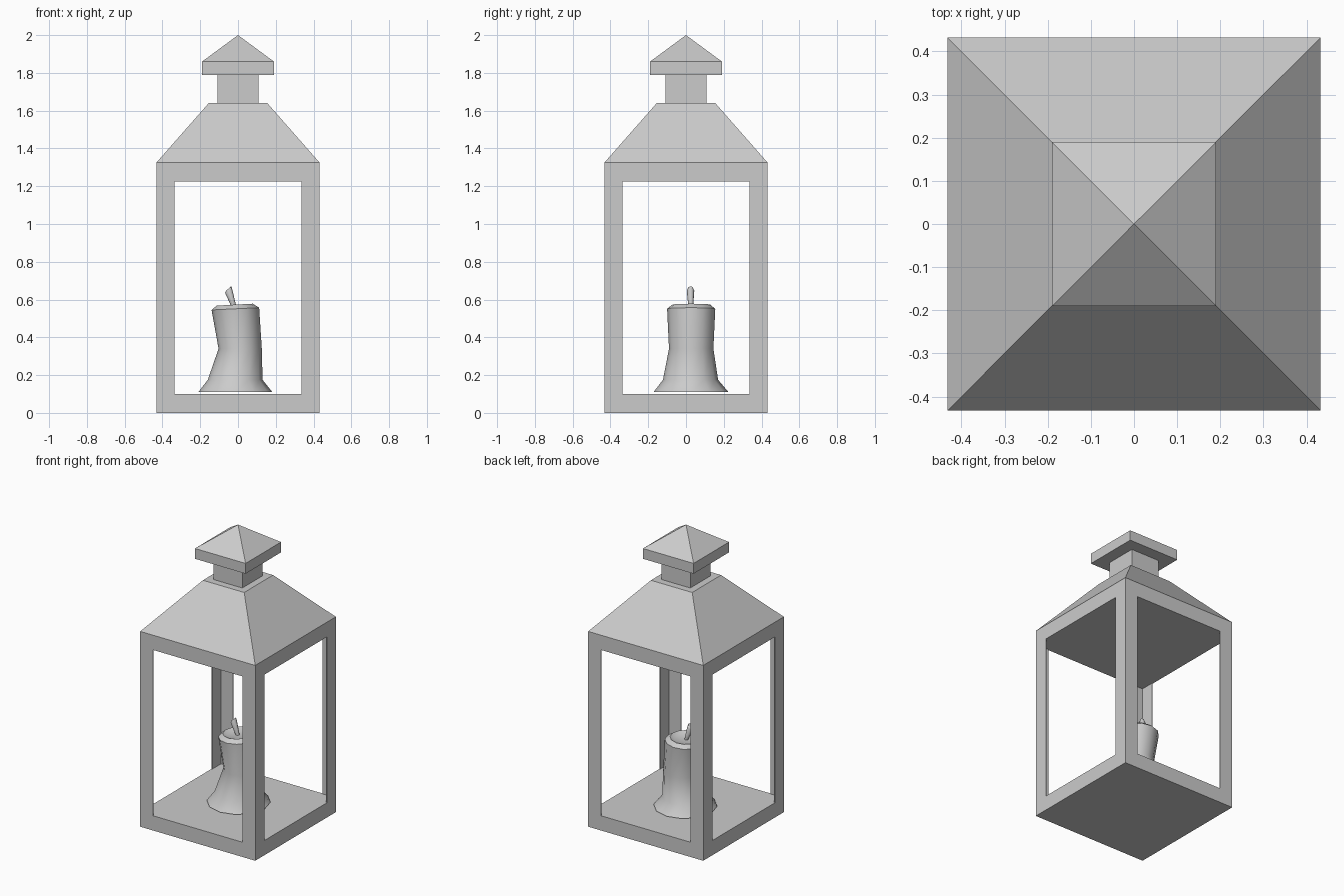
import bpy, bmesh, math
from mathutils import Vector, Matrix

if "Cube" in bpy.data.objects:
    bpy.data.objects.remove(bpy.data.objects["Cube"])

HALF = 0.432      # half width of the lantern body
RAIL = 0.097      # visible width of posts
THIN = 0.006      # sheet thickness of the corner posts


def make_object(name, bm, smooth=False):
    bmesh.ops.recalc_face_normals(bm, faces=bm.faces)
    mesh = bpy.data.meshes.new(name)
    bm.to_mesh(mesh)
    bm.free()
    ob = bpy.data.objects.new(name, mesh)
    bpy.context.collection.objects.link(ob)
    if smooth:
        bpy.ops.object.select_all(action='DESELECT')
        ob.select_set(True)
        bpy.context.view_layer.objects.active = ob
        bpy.ops.object.shade_smooth_by_angle(angle=math.radians(50))
    return ob


def loft(name, rings, smooth=False):
    """Skin a list of rings (each a list of points) and cap both ends."""
    bm = bmesh.new()
    loops = [[bm.verts.new(p) for p in ring] for ring in rings]
    for a, b in zip(loops, loops[1:]):
        n = len(a)
        for i in range(n):
            bm.faces.new((a[i], a[(i + 1) % n], b[(i + 1) % n], b[i]))
    bm.faces.new(loops[0][::-1])
    bm.faces.new(loops[-1])
    bmesh.ops.remove_doubles(bm, verts=bm.verts, dist=1e-5)
    return make_object(name, bm, smooth)


def square(h, z):
    return [(-h, -h, z), (h, -h, z), (h, h, z), (-h, h, z)]


def ellipse(x0, x1, y0, y1, z0, z1, n=12):
    """Ring filling the given x and y extents, tilting from z0 at -x to z1 at +x."""
    pts = []
    for i in range(n):
        c, s = math.cos(math.tau * i / n), math.sin(math.tau * i / n)
        pts.append(((x0 + x1) / 2 + c * (x1 - x0) / 2,
                    (y0 + y1) / 2 + s * (y1 - y0) / 2,
                    (z0 + z1) / 2 + c * (z1 - z0) / 2))
    return pts


# Base and top slabs
loft("base", [square(HALF, 0), square(HALF, 0.10)])
loft("top_frame", [square(HALF, 1.225), square(HALF, 1.325)])

# Four L-shaped sheet corner posts
L = [(0, 0), (RAIL, 0), (RAIL, THIN), (THIN, THIN), (THIN, RAIL), (0, RAIL)]
for k, name in enumerate(("front_left", "front_right", "back_right", "back_left")):
    rot = Matrix.Rotation(k * math.pi / 2, 3, 'Z')
    loft(name + "_post", [[rot @ Vector((x - HALF, y - HALF, z)) for x, y in L]
                          for z in (0.10, 1.225)])

# Sloped roof, chimney neck and pyramid cap
loft("roof", [square(HALF, 1.325), square(0.155, 1.64)])
loft("chimney", [square(0.108, 1.64), square(0.108, 1.79)])
bm = bmesh.new()
low = [bm.verts.new(p) for p in square(0.19, 1.79)]
mid = [bm.verts.new(p) for p in square(0.19, 1.86)]
tip = bm.verts.new((0, 0, 2.0))
bm.faces.new(low[::-1])
for i in range(4):
    j = (i + 1) % 4
    bm.faces.new((low[i], low[j], mid[j], mid[i]))
    bm.faces.new((mid[i], mid[j], tip))
make_object("chimney_cap", bm)

# Melted candle, slightly lopsided with a shallow dish on top
loft("candle", [ellipse(*e) for e in (
    (-0.21, 0.182, -0.172, 0.225, 0.11, 0.11),
    (-0.16, 0.130, -0.122, 0.170, 0.175, 0.175),
    (-0.103, 0.126, -0.090, 0.145, 0.34, 0.34),
    (-0.140, 0.112, -0.100, 0.155, 0.545, 0.557),
    (-0.112, 0.078, -0.072, 0.128, 0.568, 0.578),
    (-0.085, 0.055, -0.045, 0.100, 0.558, 0.562))], True)

# Leaning wick, thicker at its end
loft("wick", [ellipse(*e, 8) for e in (
    (-0.032, -0.008, 0.013, 0.037, 0.555, 0.56),
    (-0.068, -0.032, 0.004, 0.044, 0.635, 0.660),
    (-0.062, -0.036, 0.010, 0.038, 0.648, 0.670))], True)
